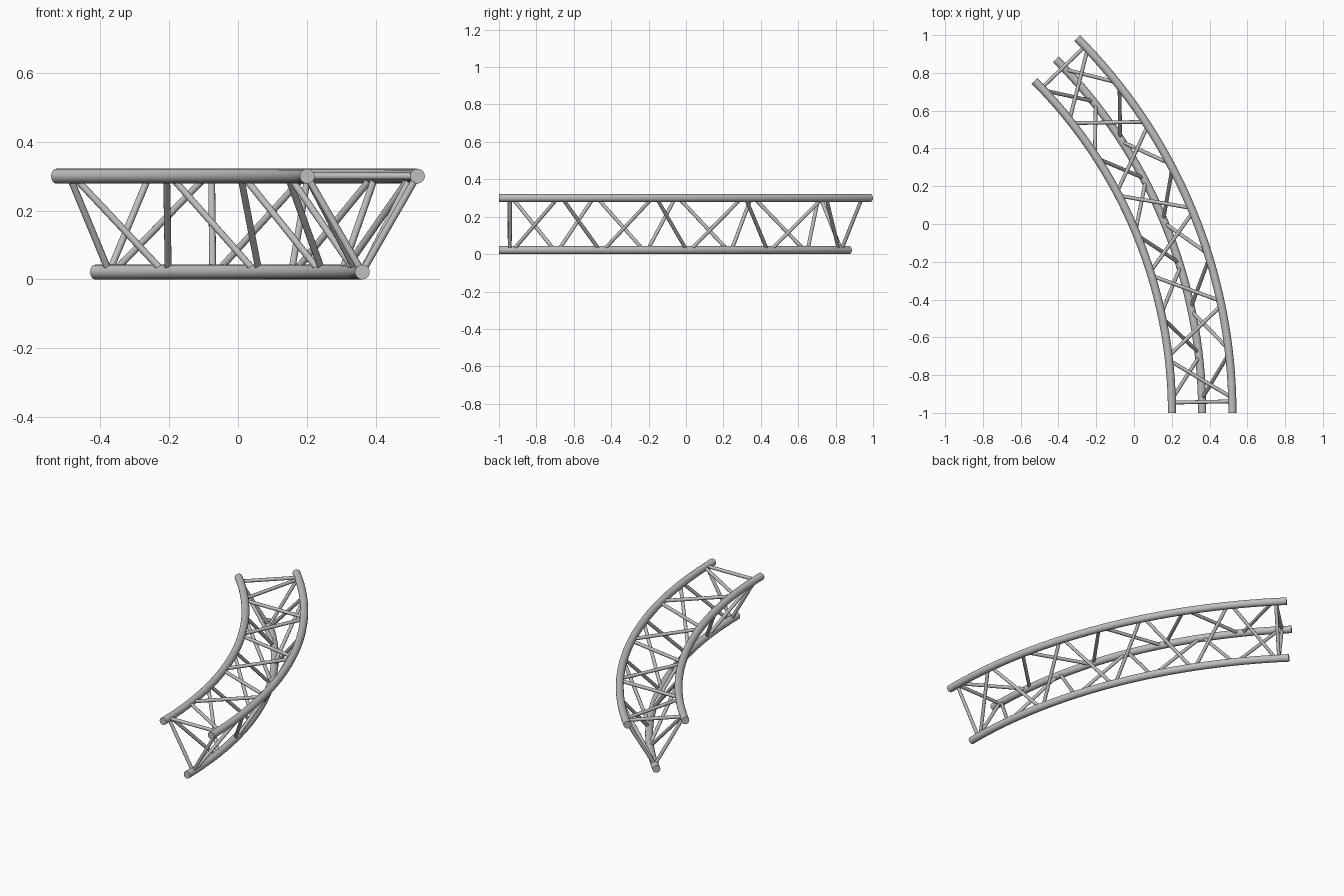
import bpy, bmesh, math
from mathutils import Vector, Matrix

cube = bpy.data.objects.get("Cube")
if cube:
    bpy.data.objects.remove(cube, do_unlink=True)

# Shared dimensions: a quarter-turn's half, swept about a vertical axis
CENTRE = Vector((-2.286, -1.0, 0))
SWEEP = 45.0
TUBE_R, BAR_R = 0.0215, 0.01
CHORDS = {"inner": (2.487, 0.3), "outer": (2.807, 0.3), "lower": (2.647, 0.0215)}
FIRST, LAST, BAYS, GAP = 1.4, 43.6, 8, 0.24

metal = bpy.data.materials.new("brushed grey metal")
metal.use_nodes = True
GREY = (0.52, 0.52, 0.52, 1)
metal.diffuse_color = GREY
metal.node_tree.nodes["Principled BSDF"].inputs["Base Color"].default_value = GREY


def finish(bm, name):
    bmesh.ops.recalc_face_normals(bm, faces=bm.faces)
    mesh = bpy.data.meshes.new(name)
    bm.to_mesh(mesh)
    bm.free()
    mesh.materials.append(metal)
    obj = bpy.data.objects.new(name, mesh)
    bpy.context.collection.objects.link(obj)
    bpy.ops.object.select_all(action='DESELECT')
    obj.select_set(True)
    bpy.context.view_layer.objects.active = obj
    bpy.ops.object.shade_smooth_by_angle(angle=math.radians(40))


def on_chord(chord, degrees):
    radius, z = CHORDS[chord]
    a = math.radians(degrees)
    return CENTRE + Vector((radius * math.cos(a), radius * math.sin(a), z))


def add_bar(bm, start, end):
    span = end - start
    turn = span.to_track_quat('Z', 'Y').to_matrix().to_4x4()
    place = Matrix.Translation((start + end) / 2) @ turn
    bmesh.ops.create_cone(bm, cap_ends=True, segments=12, radius1=BAR_R,
                          radius2=BAR_R, depth=span.length, matrix=place)


# Main chords: a circle swept along the arc, closed with flat caps
for chord in CHORDS:
    bm = bmesh.new()
    upright = Matrix.Translation(on_chord(chord, 0)) @ Matrix.Rotation(math.pi / 2, 4, 'X')
    bmesh.ops.create_circle(bm, segments=20, radius=TUBE_R, matrix=upright)
    bmesh.ops.spin(bm, geom=bm.verts[:] + bm.edges[:], cent=CENTRE, axis=(0, 0, 1),
                   angle=math.radians(SWEEP), steps=32)
    bmesh.ops.holes_fill(bm, edges=[e for e in bm.edges if e.is_boundary])
    finish(bm, chord + "_chord")

# Each face of the truss: zigzag lacing plus a straight strut at both ends
step = (LAST - FIRST) / BAYS
for even, odd in (("outer", "inner"), ("lower", "outer"), ("inner", "lower")):
    bm = bmesh.new()
    for i in range(BAYS):
        a, b = (even, odd) if i % 2 == 0 else (odd, even)
        add_bar(bm, on_chord(a, FIRST + step * i + GAP),
                on_chord(b, FIRST + step * (i + 1) - GAP))
    finish(bm, f"{even}_{odd}_lacing")

    bm = bmesh.new()
    for angle in (FIRST - 0.15, LAST + 0.15):
        add_bar(bm, on_chord(even, angle), on_chord(odd, angle))
    finish(bm, f"{even}_{odd}_end_struts")
